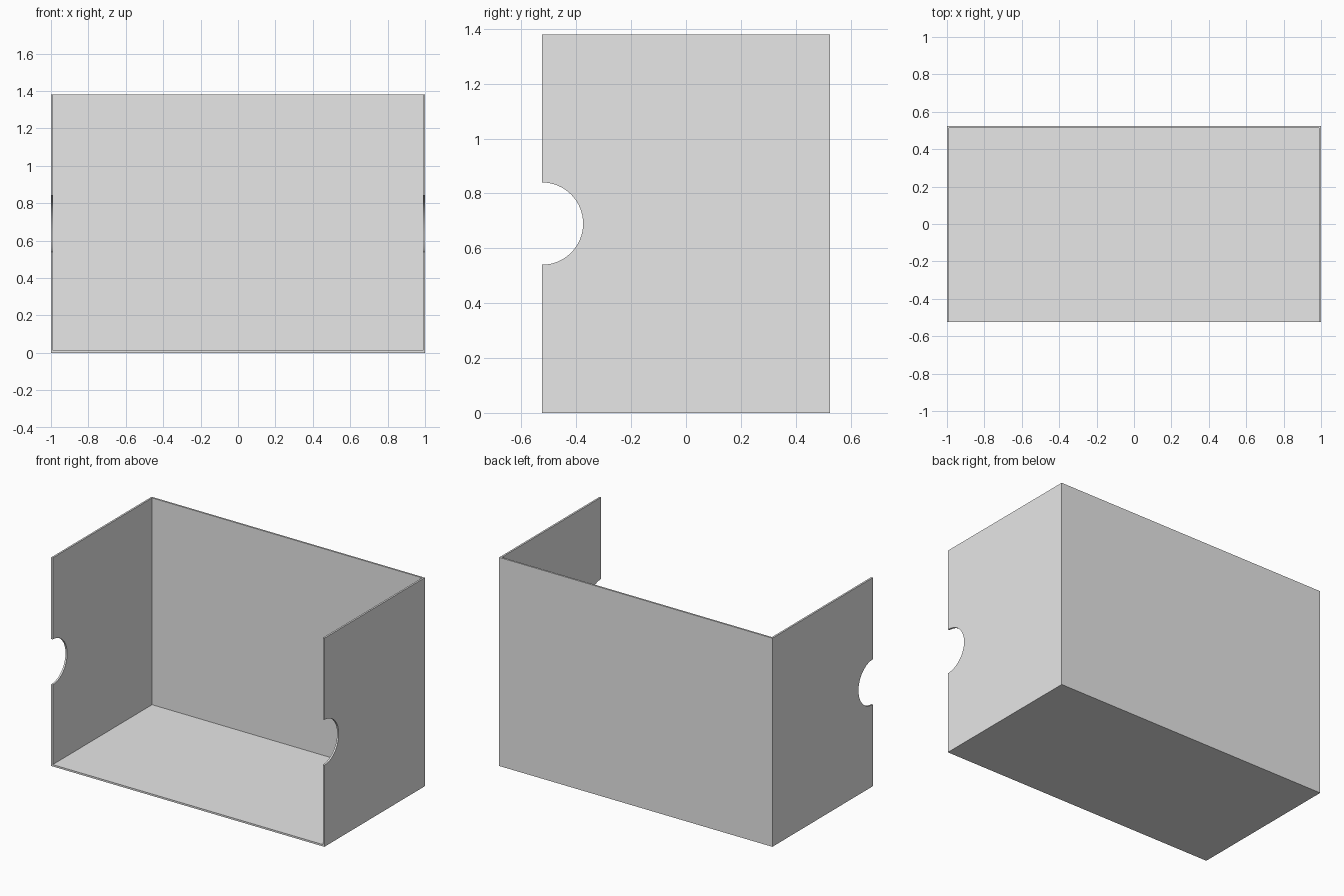
import bpy
import bmesh
from math import sin, cos, pi

WIDTH, DEPTH, HEIGHT, WALL = 2.0, 1.05, 1.38, 0.012
NOTCH_RADIUS, NOTCH_STEPS = 0.15, 32

default_cube = bpy.data.objects.get("Cube")
if default_cube:
    bpy.data.objects.remove(default_cube, do_unlink=True)

# Plain grey material
grey = bpy.data.materials.new("light_grey")
grey.use_nodes = True
grey.diffuse_color = (0.8, 0.8, 0.8, 1)
grey.node_tree.nodes["Principled BSDF"].inputs["Base Color"].default_value = (0.8, 0.8, 0.8, 1)


def add_panel(name, outline, thickness):
    """Extrude a closed outline by a thickness vector into a flat panel."""
    bm = bmesh.new()
    face = bm.faces.new([bm.verts.new(p) for p in outline])
    result = bmesh.ops.extrude_face_region(bm, geom=[face], use_keep_orig=True)
    moved = [g for g in result["geom"] if isinstance(g, bmesh.types.BMVert)]
    bmesh.ops.translate(bm, vec=thickness, verts=moved)
    bmesh.ops.recalc_face_normals(bm, faces=bm.faces)
    mesh = bpy.data.meshes.new(name)
    bm.to_mesh(mesh)
    bm.free()
    mesh.materials.append(grey)
    obj = bpy.data.objects.new(name, mesh)
    bpy.context.collection.objects.link(obj)
    bpy.ops.object.select_all(action="DESELECT")
    obj.select_set(True)
    bpy.context.view_layer.objects.active = obj
    bpy.ops.object.shade_smooth_by_angle()
    return obj


front, back = -DEPTH / 2, DEPTH / 2
inner = WIDTH / 2 - WALL

# Side walls with a half-round finger notch in the front edge
profile = [(front, 0), (back, 0), (back, HEIGHT), (front, HEIGHT)]
for i in range(NOTCH_STEPS + 1):
    a = pi / 2 - pi * i / NOTCH_STEPS
    profile.append((front + NOTCH_RADIUS * cos(a), HEIGHT / 2 + NOTCH_RADIUS * sin(a)))
for name, side in (("left_wall", 1), ("right_wall", -1)):
    add_panel(name, [(side * inner, y, z) for y, z in profile], (side * WALL, 0, 0))

# Floor between the side walls
add_panel("floor", [(-inner, front, 0), (inner, front, 0),
                    (inner, back, 0), (-inner, back, 0)], (0, 0, WALL))

# Back wall standing on the floor
add_panel("back_wall", [(-inner, back, WALL), (inner, back, WALL),
                        (inner, back, HEIGHT), (-inner, back, HEIGHT)], (0, -WALL, 0))
